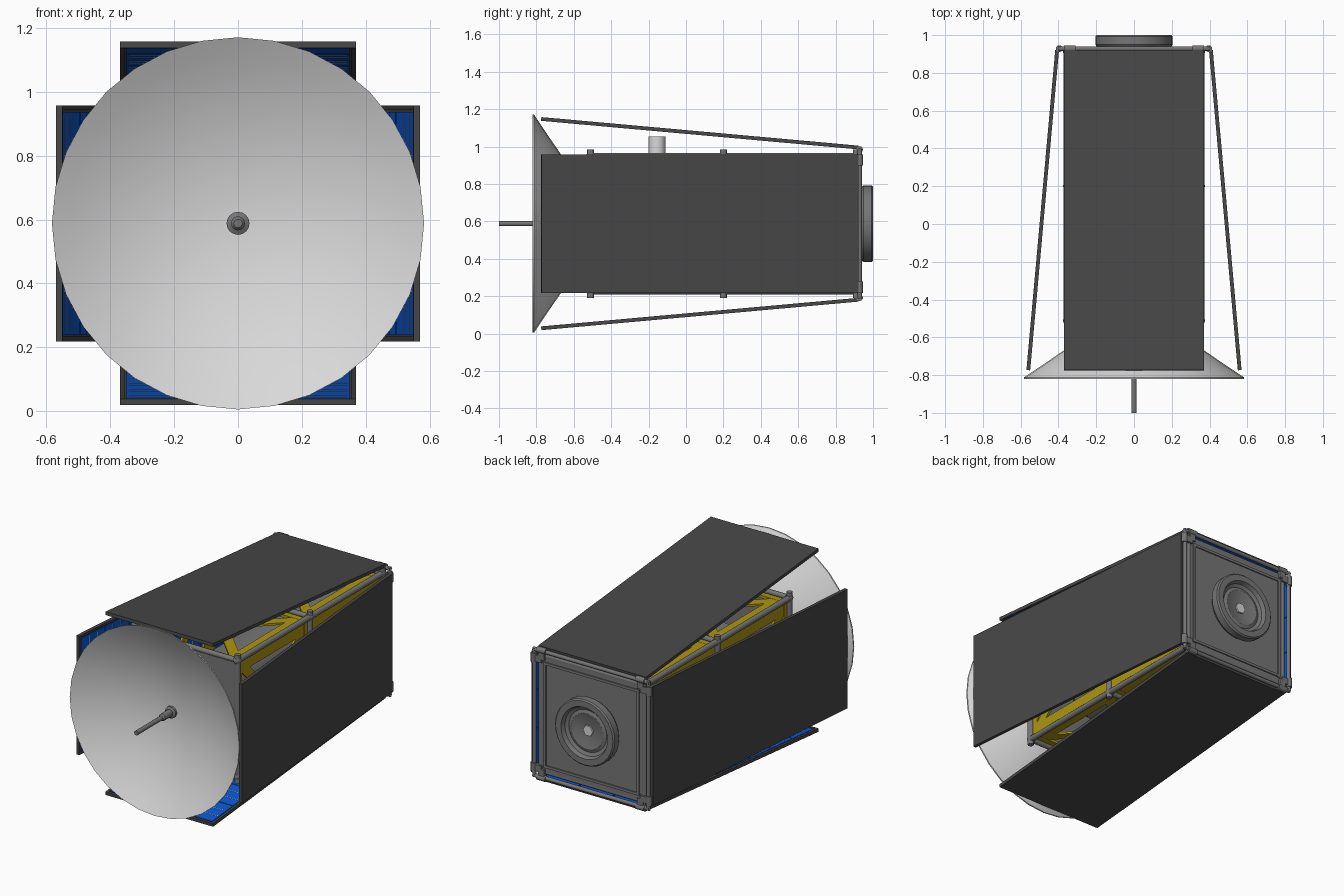
import bpy, bmesh, math
from mathutils import Matrix, Vector

if "Cube" in bpy.data.objects:
    bpy.data.objects.remove(bpy.data.objects["Cube"])

CZ = 0.588  # height of the long axis


def mat(name, r, g, b):
    m = bpy.data.materials.new(name)
    lin = [c / 12.92 if c < 0.04 else ((c + 0.055) / 1.055) ** 2.4 for c in (r, g, b)]
    m.diffuse_color = (*lin, 1)
    m.use_nodes = True
    m.node_tree.nodes["Principled BSDF"].inputs["Base Color"].default_value = m.diffuse_color
    return m


DARK = mat("dark grey", 0.28, 0.28, 0.28)
GREY = mat("mid grey", 0.46, 0.46, 0.46)
LIGHT = mat("light grey", 0.85, 0.85, 0.85)
YELLOW = mat("foil yellow", 0.68, 0.59, 0.06)
BLUE = mat("cell blue", 0.04, 0.35, 0.84)


def finish(bm, name, material, smooth=False, matrix=None):
    if matrix is not None:
        bm.transform(matrix)
    bm.transform(Matrix.Translation((0, 0, CZ)))
    bmesh.ops.recalc_face_normals(bm, faces=bm.faces)
    me = bpy.data.meshes.new(name)
    bm.to_mesh(me)
    bm.free()
    me.materials.append(material)
    ob = bpy.data.objects.new(name, me)
    bpy.context.collection.objects.link(ob)
    if smooth:
        bpy.context.view_layer.objects.active = ob
        ob.select_set(True)
        bpy.ops.object.shade_smooth_by_angle(angle=math.radians(35))
        ob.select_set(False)
    return ob


def box(bm, lo, hi, rot=None):
    lo, hi = Vector(lo), Vector(hi)
    m = Matrix.Translation((lo + hi) / 2)
    if rot is not None:
        m = m @ rot
    bmesh.ops.create_cube(bm, size=1, matrix=m @ Matrix.Diagonal((*(hi - lo), 1)))


def rod(bm, a, b, r, n=12):
    a, b = Vector(a), Vector(b)
    d = b - a
    m = Matrix.Translation((a + b) / 2) @ d.to_track_quat('Z', 'Y').to_matrix().to_4x4()
    bmesh.ops.create_cone(bm, cap_ends=True, segments=n, radius1=r, radius2=r,
                          depth=d.length, matrix=m)


def lathe(name, profile, material, n=32):
    """Spin (radius, y) points round the long axis."""
    bm = bmesh.new()
    vs = [bm.verts.new((r, y, 0)) for r, y in profile]
    es = [bm.edges.new(p) for p in zip(vs, vs[1:])]
    bmesh.ops.spin(bm, geom=vs + es, cent=(0, 0, 0), axis=(0, 1, 0),
                   angle=2 * math.pi, steps=n)
    bmesh.ops.remove_doubles(bm, verts=bm.verts, dist=1e-5)
    return finish(bm, name, material, True)


# dish: shallow front bowl and deeper back
R, RIM = 0.583, -0.82
front = [(R * i / 10, RIM + 0.17 * (1 - (i / 10) ** 2)) for i in range(11)]
back = [(R, RIM + 0.008), (0.48, -0.744), (0.37, -0.668), (0.25, -0.61), (0.12, -0.58), (0, -0.575)]
lathe("dish", front + back, LIGHT)

# feed horn
lathe("feed", [(0, -0.63), (0.036, -0.63), (0.036, -0.665), (0.022, -0.672), (0.022, -0.745),
               (0.014, -0.755), (0.014, -1.0), (0, -1.0)], GREY, 16)
lathe("dish_mount", [(0, -0.59), (0.12, -0.59), (0.2, -0.51), (0, -0.51)], GREY, 24)

# docking ring on the back plate
lathe("docking_ring", [(0, 0.93), (0.19, 0.93), (0.205, 0.95), (0.205, 0.992), (0.197, 1.0),
                       (0.16, 1.0), (0.15, 0.975), (0.13, 0.965), (0.11, 0.972),
                       (0.05, 0.955), (0, 0.955)], GREY, 32)
lathe("ring_centre", [(0, 0.95), (0.034, 0.95), (0.034, 0.965), (0, 0.965)], LIGHT, 6)

# end plates
bm = bmesh.new()
box(bm, (-0.36, 0.90, -0.36), (0.36, 0.925, 0.36))
for s in (-1, 1):
    box(bm, (-0.33, 0.92, s * 0.32 - 0.008), (0.33, 0.932, s * 0.32 + 0.008))
    box(bm, (s * 0.32 - 0.008, 0.92, -0.33), (s * 0.32 + 0.008, 0.932, 0.33))
finish(bm, "back_plate", GREY)
bm = bmesh.new()
box(bm, (-0.35, -0.52, -0.35), (0.35, -0.50, 0.35))
finish(bm, "front_plate", GREY)

# fuel tank inside the truss
lathe("inner_tank", [(0, -0.45), (0.12, -0.42), (0.18, -0.35), (0.18, 0.9), (0, 0.9)], GREY, 24)

# sensor can on top
bm = bmesh.new()
rod(bm, (0, -0.155, 0.34), (0, -0.155, 0.467), 0.045, 24)
finish(bm, "sensor_can", LIGHT, True)

# frame rods and joints
FRAMES = (-0.51, 0.2, 0.91)
bm = bmesh.new()
for sx in (-1, 1):
    for sz in (-1, 1):
        rod(bm, (sx * 0.355, -0.51, sz * 0.36), (sx * 0.355, 0.93, sz * 0.36), 0.018)
        for y in FRAMES:
            bmesh.ops.create_uvsphere(bm, u_segments=12, v_segments=8, radius=0.024,
                                      matrix=Matrix.Translation((sx * 0.352, y, sz * 0.36)))
    for y in FRAMES:
        rod(bm, (sx * 0.355, y, -0.397), (sx * 0.355, y, 0.397), 0.018)
        rod(bm, (-0.355, y, sx * 0.36), (0.355, y, sx * 0.36), 0.016)
finish(bm, "truss_frame", GREY, True)

# four sides: foil truss wall, hinge and solar panel
L, W, T = 1.702, 0.37, 0.02
tilt = Matrix.Translation((0, 0.922, 0.417)) @ Matrix.Rotation(-math.atan(0.153 / 1.7), 4, 'X')
for k, side in enumerate(("top", "right", "bottom", "left")):
    turn = Matrix.Rotation(k * math.pi / 2, 4, 'Y')

    # foil wall with triangular openings
    bm = bmesh.new()
    for s in (-1, 1):
        box(bm, (s * 0.31 - 0.04, -0.51, 0.335), (s * 0.31 + 0.04, 0.91, 0.35))
    for y in FRAMES:
        box(bm, (-0.35, max(y - 0.05, -0.51), 0.334), (0.35, min(y + 0.05, 0.91), 0.351))
    for mid in (-0.155, 0.555):
        for a in (-1, 1):
            box(bm, (-0.46, mid - 0.03, 0.336 + a * 0.001), (0.46, mid + 0.03, 0.349 + a * 0.001),
                Matrix.Rotation(a * math.pi / 4, 4, 'Z'))
    finish(bm, side + "_foil_wall", YELLOW, matrix=turn)

    # hinge bar with knuckles
    bm = bmesh.new()
    rod(bm, (-0.40, 0.928, 0.392), (0.40, 0.928, 0.392), 0.012)
    for s in (-1, 1):
        rod(bm, (s * 0.31, 0.928, 0.396), (s * 0.37, 0.928, 0.396), 0.018)
        box(bm, (s * 0.34 - 0.02, 0.915, 0.34), (s * 0.34 + 0.02, 0.938, 0.392))
    finish(bm, side + "_hinge", GREY, True, turn)

    # panel board with raised rim on the cell side
    M = turn @ tilt
    bm = bmesh.new()
    box(bm, (-W, -L, -0.014), (W, 0, 0))
    for s in (-1, 1):
        box(bm, (s * (W - 0.0075) - 0.0075, -L, -T), (s * (W - 0.0075) + 0.0075, 0, -0.01))
    for y in (-L, -0.015):
        box(bm, (-W, y, -T), (W, y + 0.015, -0.01))
    finish(bm, side + "_panel_board", DARK, matrix=M)

    # blue cells and thin light wires
    cells, wires = bmesh.new(), bmesh.new()
    rows, cols = 8, 3
    ch, cw = (L - 0.04) / rows, (2 * W - 0.036) / cols
    for i in range(rows):
        for j in range(cols):
            x, y = -W + 0.018 + j * cw, -L + 0.02 + i * ch
            box(cells, (x + 0.003, y + 0.003, -0.018), (x + cw - 0.003, y + ch - 0.003, -0.012))
            for f in (0.33, 0.67):
                box(wires, (x + 0.01, y + ch * f - 0.0015, -0.019),
                    (x + cw - 0.01, y + ch * f + 0.0015, -0.014))
    finish(cells, side + "_solar_cells", BLUE, matrix=M)
    finish(wires, side + "_cell_wires", LIGHT, matrix=M)
